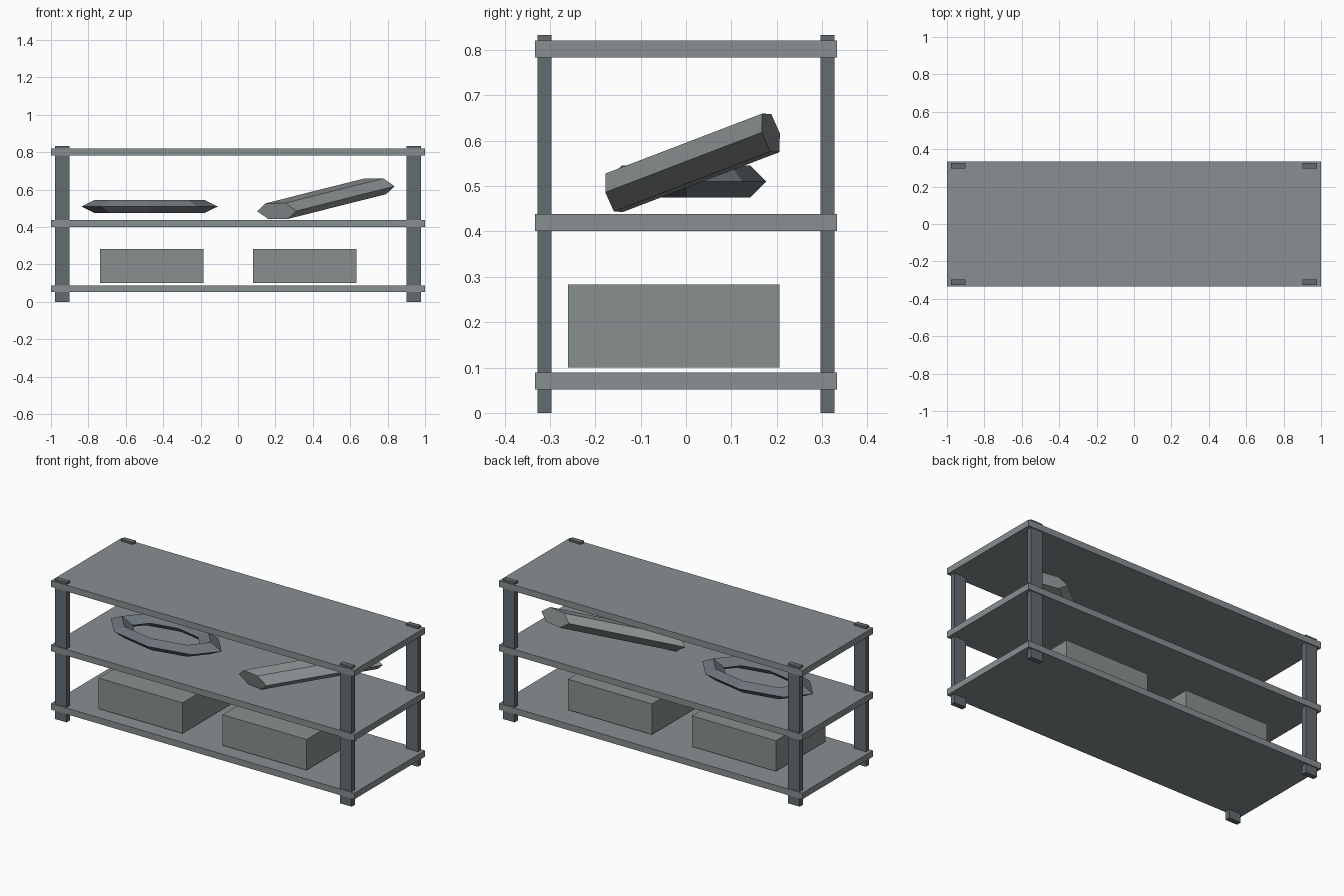
import bpy, bmesh
from mathutils import Vector

if "Cube" in bpy.data.objects:
    bpy.data.objects.remove(bpy.data.objects["Cube"])


def material(name, rgb):
    m = bpy.data.materials.new(name)
    m.diffuse_color = (*rgb, 1)
    m.use_nodes = True
    m.node_tree.nodes["Principled BSDF"].inputs["Base Color"].default_value = m.diffuse_color
    return m


BOARD = material("board_grey", (0.25, 0.275, 0.285))
POST = material("post_slate", (0.125, 0.15, 0.165))
BOX = material("box_grey", (0.25, 0.28, 0.275))
RING = material("ring_slate", (0.15, 0.175, 0.20))
ROD = material("rod_grey", (0.25, 0.275, 0.28))


def box(name, mat, x0, x1, y0, y1, z0, z1):
    bpy.ops.mesh.primitive_cube_add(
        size=1, location=((x0 + x1) / 2, (y0 + y1) / 2, (z0 + z1) / 2))
    ob = bpy.context.object
    ob.name = name
    ob.scale = (x1 - x0, y1 - y0, z1 - z0)
    ob.data.materials.append(mat)
    return ob


# Shelf boards
for name, z in (("bottom_shelf", 0.052), ("middle_shelf", 0.401), ("top_shelf", 0.784)):
    box(name, BOARD, -1, 1, -0.333, 0.333, z, z + 0.037)

# Corner posts
for sx, side in ((-1, "left"), (1, "right")):
    for sy, end in ((-1, "front"), (1, "back")):
        cx, cy = sx * 0.94, sy * 0.312
        box(f"{end}_{side}_post", POST,
            cx - 0.039, cx + 0.039, cy - 0.015, cy + 0.015, 0, 0.833)

# Storage boxes just above the bottom shelf
box("left_storage_box", BOX, -0.737, -0.184, -0.26, 0.206, 0.10, 0.283)
box("right_storage_box", BOX, 0.081, 0.634, -0.26, 0.206, 0.10, 0.283)

# Low-poly ring, stretched sideways
bpy.ops.mesh.primitive_torus_add(
    major_segments=8, minor_segments=4, major_radius=0.142, minor_radius=0.035,
    location=(-0.473, 0, 0.51))
ring = bpy.context.object
ring.name = "ring"
ring.scale.x = 0.365 / 0.177
ring.data.materials.append(RING)

# Leaning six-sided rod: a stretched hexagon swept along its axis
b = Vector((-0.06, 0.001, 0.0415))
c = Vector((0.045, -0.019, 0.0425))
a = b - c
half = Vector((0.2625, 0.1725, 0.066))
bm = bmesh.new()
face = bm.faces.new([bm.verts.new(p - half) for p in (a, b, c, -a, -b, -c)])
res = bmesh.ops.extrude_face_region(bm, geom=[face], use_keep_orig=True)
top = [v for v in res["geom"] if isinstance(v, bmesh.types.BMVert)]
bmesh.ops.translate(bm, verts=top, vec=half * 2)
bmesh.ops.recalc_face_normals(bm, faces=bm.faces)
mesh = bpy.data.meshes.new("leaning_rod")
bm.to_mesh(mesh)
bm.free()
mesh.materials.append(ROD)
rod = bpy.data.objects.new("leaning_rod", mesh)
rod.location = (0.47, 0.0145, 0.5515)
bpy.context.collection.objects.link(rod)
